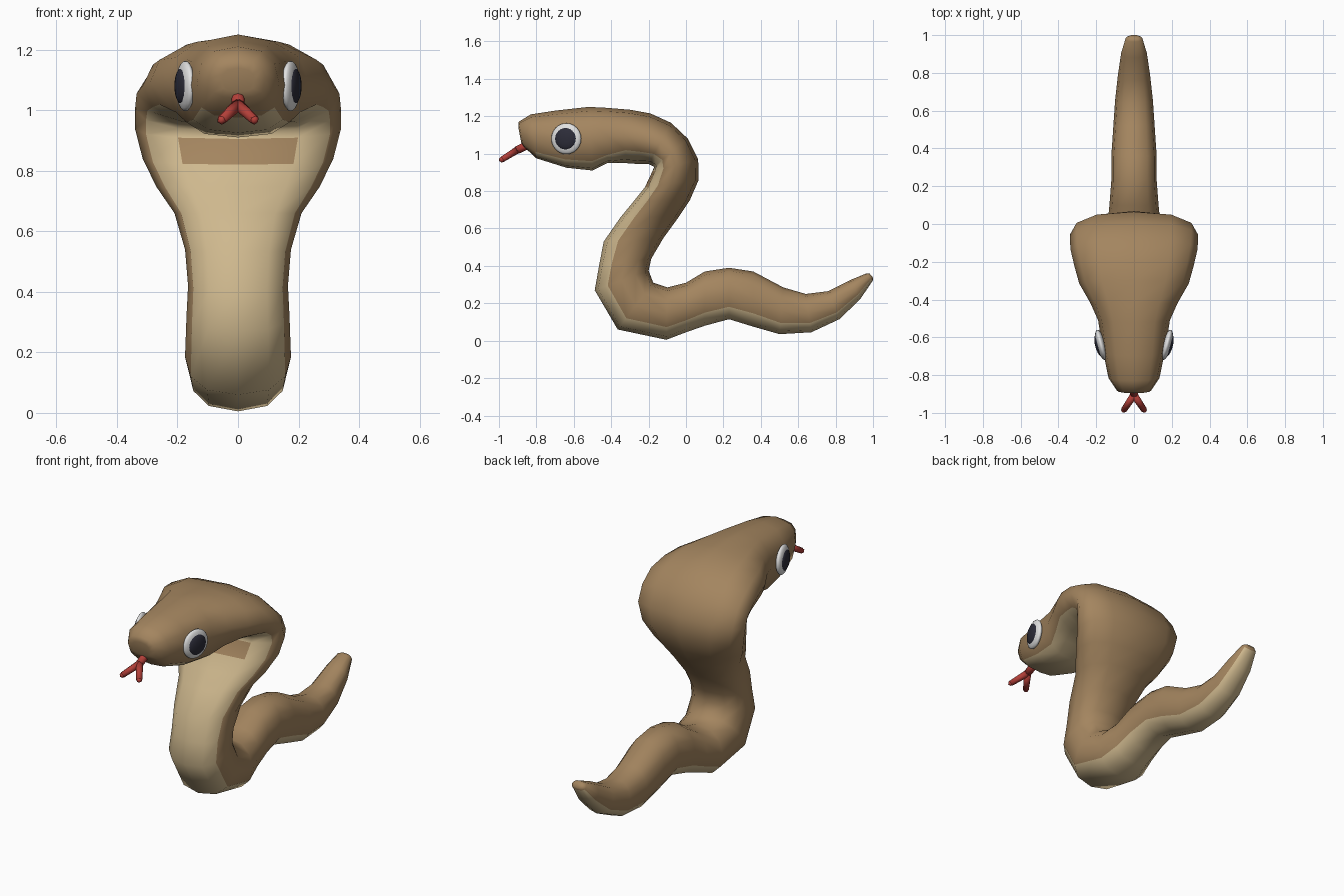
import bpy, bmesh, math
from mathutils import Vector, Matrix

if "Cube" in bpy.data.objects:
    bpy.data.objects.remove(bpy.data.objects["Cube"])


def material(name, rgb):
    m = bpy.data.materials.new(name)
    m.diffuse_color = (*rgb, 1)
    m.use_nodes = True
    m.node_tree.nodes["Principled BSDF"].inputs["Base Color"].default_value = m.diffuse_color
    return m


BROWN = material("brown_skin", (0.37, 0.235, 0.115))
TAN = material("tan_belly", (0.62, 0.48, 0.27))
RED = material("red_tongue", (0.45, 0.05, 0.04))
WHITE = material("eye_white", (0.75, 0.75, 0.75))
BLACK = material("eye_pupil", (0.025, 0.025, 0.04))


def finish(name, bm, mats):
    bmesh.ops.recalc_face_normals(bm, faces=bm.faces)
    for f in bm.faces:
        f.smooth = True
    me = bpy.data.meshes.new(name)
    bm.to_mesh(me)
    bm.free()
    for m in mats:
        me.materials.append(m)
    ob = bpy.data.objects.new(name, me)
    bpy.context.collection.objects.link(ob)
    return ob


# Body sections, snout to tail: back y, back z, belly y, belly z, half width
SECTIONS = [
    (-0.895, 1.17, -0.87, 1.04, 0.09),
    (-0.83, 1.21, -0.80, 0.975, 0.135),
    (-0.70, 1.23, -0.64, 0.925, 0.165),
    (-0.52, 1.25, -0.50, 0.91, 0.19),
    (-0.42, 1.245, -0.42, 0.95, 0.23),
    (-0.30, 1.235, -0.33, 0.95, 0.29),
    (-0.19, 1.215, -0.26, 0.945, 0.315),
    (-0.08, 1.165, -0.20, 0.945, 0.335),
    (0.01, 1.08, -0.17, 0.93, 0.34),
    (0.065, 0.97, -0.18, 0.905, 0.34),
    (0.068, 0.86, -0.22, 0.82, 0.315),
    (0.02, 0.75, -0.28, 0.745, 0.27),
    (-0.04, 0.66, -0.35, 0.66, 0.21),
    (-0.12, 0.55, -0.44, 0.53, 0.175),
    (-0.185, 0.44, -0.465, 0.40, 0.165),
    (-0.20, 0.375, -0.488, 0.27, 0.17),
    (-0.175, 0.31, -0.365, 0.06, 0.175),
    (-0.10, 0.285, -0.105, 0.005, 0.165),
    (0.0, 0.31, 0.0, 0.045, 0.14),
    (0.10, 0.37, 0.10, 0.08, 0.13),
    (0.23, 0.39, 0.23, 0.115, 0.12),
    (0.36, 0.37, 0.36, 0.075, 0.12),
    (0.52, 0.285, 0.50, 0.035, 0.11),
    (0.64, 0.25, 0.67, 0.045, 0.10),
    (0.76, 0.265, 0.82, 0.115, 0.085),
    (0.88, 0.325, 0.93, 0.22, 0.068),
    (0.965, 0.36, 0.998, 0.32, 0.045),
]
SIDES = 12


def power(v, p):
    return math.copysign(abs(v) ** p, v) if abs(v) > 1e-6 else 0.0


def ring(bm, section, boxy_jaw):
    by, bz, fy, fz, hw = section
    back, belly = Vector((0, by, bz)), Vector((0, fy, fz))
    mid, half = (back + belly) / 2, (back - belly) / 2
    verts = []
    for k in range(SIDES):
        a = 2 * math.pi * k / SIDES
        c, s = math.cos(a), math.sin(a)
        c = power(c, 0.5 if boxy_jaw and c < 0 else 0.95)
        verts.append(bm.verts.new(mid + half * c + Vector((hw * power(s, 0.78), 0, 0))))
    return verts


# Snake body with head, hood and tail in one loft
bm = bmesh.new()
rings = [ring(bm, s, i < 5) for i, s in enumerate(SECTIONS)]
for i in range(len(rings) - 1):
    for k in range(SIDES):
        n = (k + 1) % SIDES
        f = bm.faces.new((rings[i][k], rings[i][n], rings[i + 1][n], rings[i + 1][k]))
        under = 4 <= k <= 7
        # Brown band across the middle of the hood
        band = i == 9 and k in (5, 6)
        f.material_index = int(under and i >= 1 and not band)
# Rounded snout and tail ends
for loop, push in ((rings[0], (0, -0.008, -0.005)), (rings[-1], (0, 0.012, 0.01))):
    centre = sum((v.co for v in loop), Vector()) / SIDES
    inner = [bm.verts.new(centre + (v.co - centre) * 0.6 + Vector(push) * 0.8) for v in loop]
    for k in range(SIDES):
        n = (k + 1) % SIDES
        bm.faces.new((loop[k], loop[n], inner[n], inner[k]))
    bm.faces.new(inner)
finish("body", bm, [BROWN, TAN])


# Eyes: flattened domes with pupils, facing outward and slightly forward
def dome(name, side, radius, depth, offset, mat):
    normal = Vector((side * math.cos(0.26), -math.sin(0.26), 0))
    place = Vector((side * 0.174, -0.64, 1.08)) + normal * offset
    turn = normal.to_track_quat('X', 'Z').to_matrix().to_4x4()
    bm = bmesh.new()
    bmesh.ops.create_uvsphere(bm, u_segments=20, v_segments=12, radius=1)
    bm.transform(Matrix.Translation(place) @ turn @ Matrix.Diagonal((depth, radius, radius, 1)))
    finish(name, bm, [mat])


for side, label in ((1, "right"), (-1, "left")):
    dome(label + "_eye", side, 0.083, 0.025, 0, WHITE)
    dome(label + "_pupil", side, 0.06, 0.02, 0.012, BLACK)


# Forked tongue made of tapered rods
def rod(bm, a, b, r1, r2):
    a, b = Vector(a), Vector(b)
    d = b - a
    m = Matrix.Translation((a + b) / 2) @ d.to_track_quat('Z', 'Y').to_matrix().to_4x4()
    bmesh.ops.create_cone(bm, cap_ends=True, segments=8, radius1=r1, radius2=r2,
                          depth=d.length, matrix=m)


bm = bmesh.new()
fork = (0, -0.905, 1.018)
rod(bm, (0, -0.82, 1.06), fork, 0.023, 0.021)
for side in (-1, 1):
    tip = (side * 0.054, -0.985, 0.968)
    rod(bm, fork, tip, 0.02, 0.016)
    bmesh.ops.create_icosphere(bm, subdivisions=1, radius=0.016, matrix=Matrix.Translation(tip))
finish("tongue", bm, [RED])
